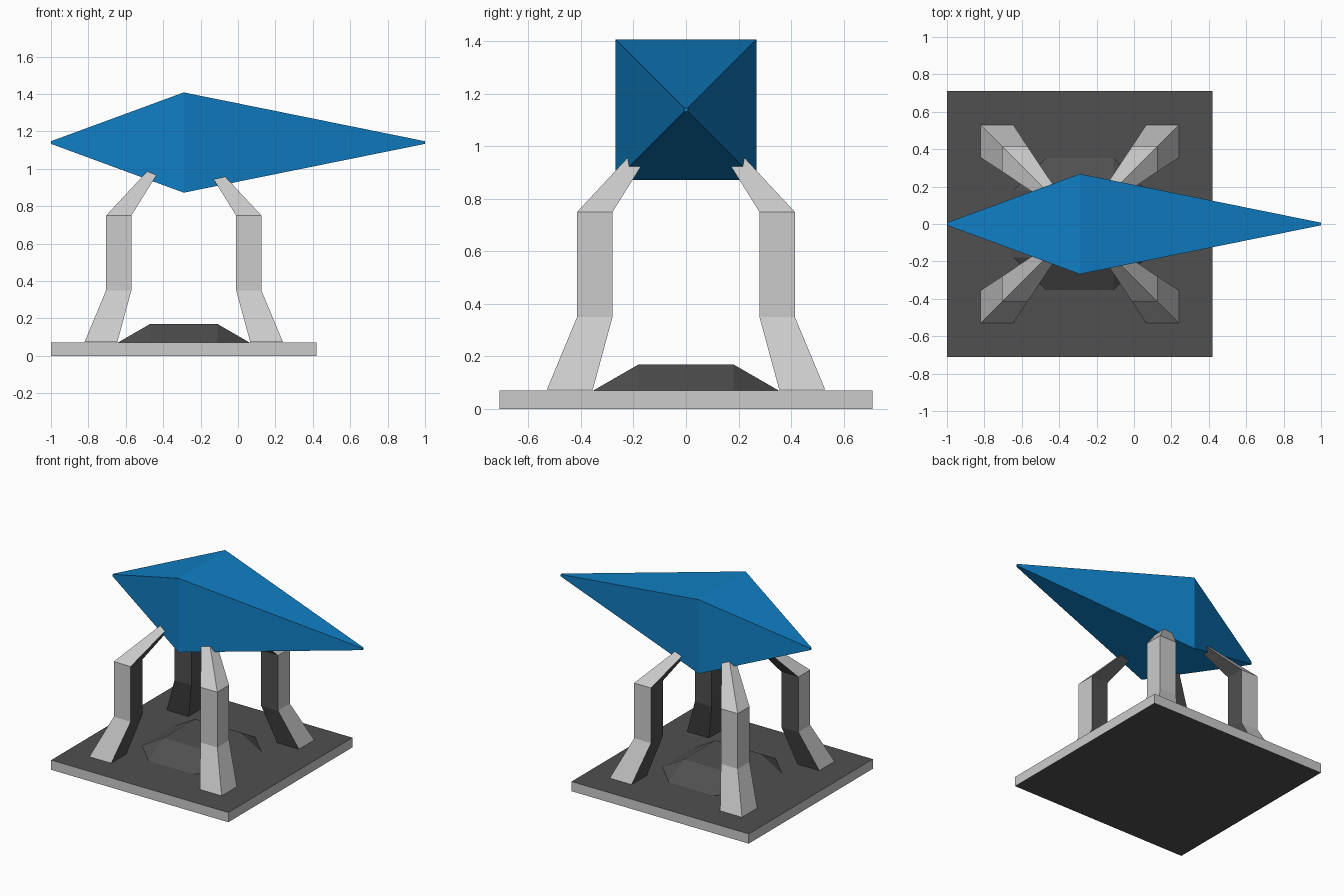
import bpy, bmesh

if "Cube" in bpy.data.objects:
    bpy.data.objects.remove(bpy.data.objects["Cube"])

CX = -0.29  # axis shared by plate, legs and crystal


def material(name, rgb):
    m = bpy.data.materials.new(name)
    m.diffuse_color = (*rgb, 1)
    m.use_nodes = True
    m.node_tree.nodes["Principled BSDF"].inputs["Base Color"].default_value = m.diffuse_color
    return m


LIGHT = material("light_grey", (0.8, 0.8, 0.8))
DARK = material("dark_grey", (0.08, 0.08, 0.08))
BLUE = material("blue", (0.005, 0.21, 0.55))


def finish(name, bm, mats):
    bmesh.ops.recalc_face_normals(bm, faces=bm.faces)
    me = bpy.data.meshes.new(name)
    bm.to_mesh(me)
    bm.free()
    for m in mats:
        me.materials.append(m)
    ob = bpy.data.objects.new(name, me)
    bpy.context.collection.objects.link(ob)
    return ob


def loft(name, rings, mats, side_mats=(0, 0, 0, 0), cap_mat=0):
    """Join four-sided rings into a closed solid, one material per side."""
    bm = bmesh.new()
    rows = [[bm.verts.new(p) for p in ring] for ring in rings]
    for a, b in zip(rows, rows[1:]):
        for k in range(4):
            n = (k + 1) % 4
            bm.faces.new((a[k], a[n], b[n], b[k])).material_index = side_mats[k]
    for row in (rows[0], rows[-1]):
        bm.faces.new(row).material_index = cap_mat
    return finish(name, bm, mats)


SQUARE = ((1, 1), (-1, 1), (-1, -1), (1, -1))

# Base plate: light edges, dark top and bottom
loft("base_plate", [[(CX + 0.71 * a, 0.71 * b, z) for a, b in SQUARE]
                    for z in (0, 0.07)], [LIGHT, DARK], cap_mat=1)

# Mound: square top on an octagonal foot
bm = bmesh.new()
for a, b in SQUARE:
    for u, v, z in ((0.18, 0.18, 0.17), (0.355, 0.18, 0.069), (0.18, 0.355, 0.069)):
        bm.verts.new((CX + a * u, b * v, z))
bmesh.ops.convex_hull(bm, input=bm.verts)
bmesh.ops.dissolve_limit(bm, angle_limit=0.01, verts=bm.verts, edges=bm.edges)
finish("base_mound", bm, [DARK])

# Legs: bent square columns with dark inner faces, tips buried in the crystal
PROFILE = ((0.355, 0.53, 0.074), (0.28, 0.415, 0.35),
           (0.28, 0.415, 0.75), (0.093, 0.136, 1.05))  # inner, outer, height
for sx, side in ((-1, "left"), (1, "right")):
    for sy, end in ((-1, "front"), (1, "back")):
        rings = [[(CX + sx * u, sy * v, z) for u, v in ((o, o), (i, o), (i, i), (o, i))]
                 for i, o, z in PROFILE]
        loft(f"{end}_{side}_leg", rings, [LIGHT, DARK], (0, 1, 1, 0))

# Crystal: long double pyramid with blunt tips
loft("crystal", [[(x, h * a, 1.14 + h * b) for a, b in SQUARE]
                 for x, h in ((-1, 0.007), (CX, 0.268), (1, 0.007))], [BLUE])
